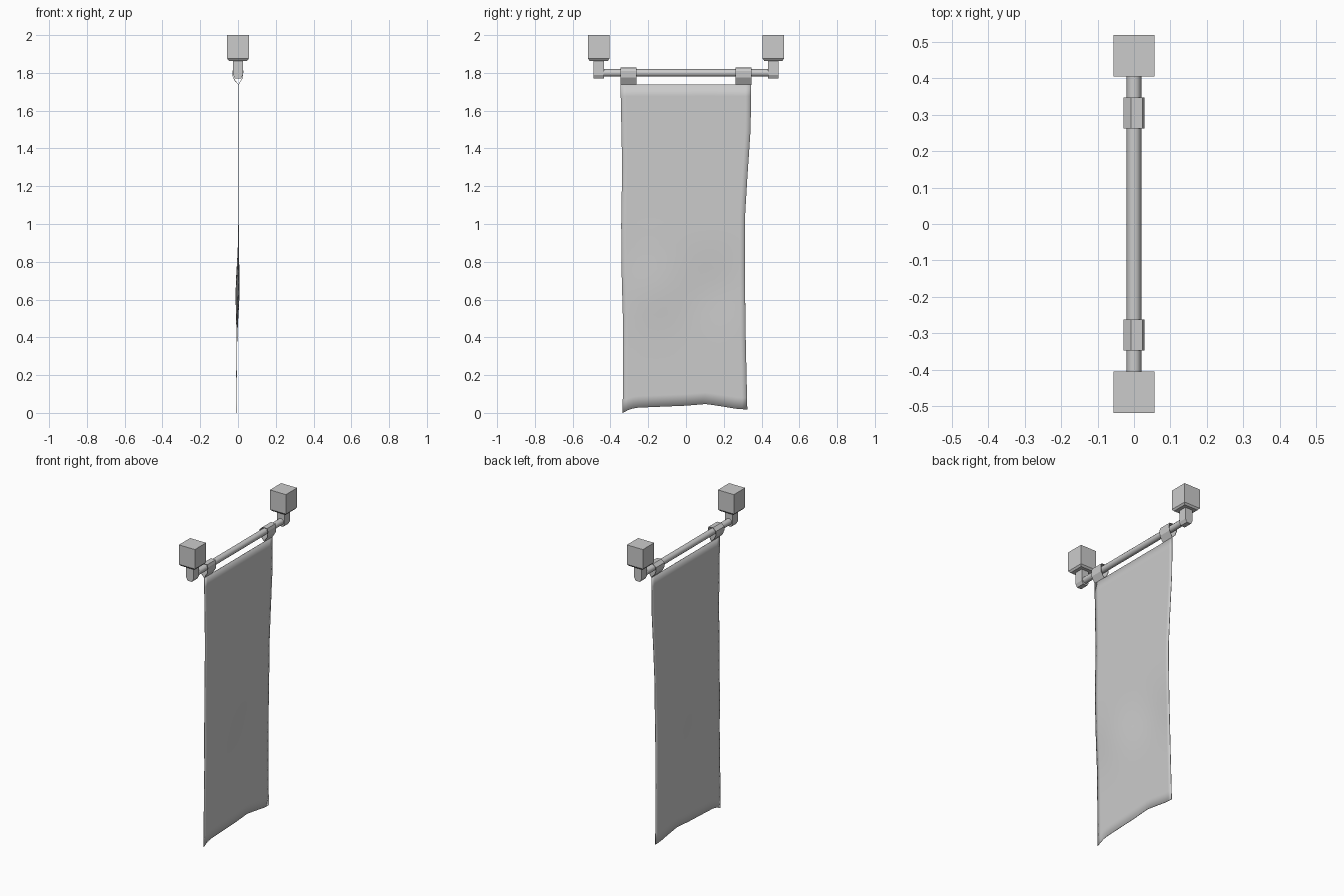
import bpy, bmesh, math

if "Cube" in bpy.data.objects:
    bpy.data.objects.remove(bpy.data.objects["Cube"])


def make_object(name, verts, faces, smooth=False, thickness=0):
    mesh = bpy.data.meshes.new(name)
    mesh.from_pydata(verts, [], faces)
    bm = bmesh.new()
    bm.from_mesh(mesh)
    bmesh.ops.recalc_face_normals(bm, faces=bm.faces)
    bm.to_mesh(mesh)
    bm.free()
    ob = bpy.data.objects.new(name, mesh)
    bpy.context.collection.objects.link(ob)
    if smooth:
        mesh.polygons.foreach_set("use_smooth", [True] * len(mesh.polygons))
    if thickness:
        mod = ob.modifiers.new("Thickness", 'SOLIDIFY')
        mod.thickness = thickness
        mod.offset = 0
    return ob


def extrude_y(name, profile, y0, y1, closed=True, thickness=0):
    """Sweep an x,z profile along y; capped when solid."""
    n = len(profile)
    verts = [(x, y, z) for y in (y0, y1) for x, z in profile]
    faces = [(i, (i + 1) % n, n + (i + 1) % n, n + i) for i in range(n)]
    if closed:
        faces += [tuple(range(n)), tuple(range(n, 2 * n))]
    return make_object(name, verts, faces, thickness=thickness)


def interp(points, t):
    for (a, va), (b, vb) in zip(points, points[1:]):
        if t <= b:
            f = max(0, (t - a) / (b - a))
            return va + (vb - va) * f
    return points[-1][1]


# Rod
bpy.ops.mesh.primitive_cylinder_add(vertices=12, radius=0.02, depth=0.9,
                                    location=(0, 0, 1.8), rotation=(math.pi / 2, 0, 0))
rod = bpy.context.object
rod.name = "rod"
bpy.ops.object.shade_smooth_by_angle(angle=math.radians(40))

stem_profile = [(-0.026, 1.87), (-0.026, 1.79), (-0.015, 1.77),
                (0.015, 1.77), (0.026, 1.79), (0.026, 1.87)]
loop_profile = [(0.003, 1.738), (-0.017, 1.76), (-0.028, 1.785), (-0.028, 1.81),
                (-0.008, 1.828), (0.022, 1.826), (0.027, 1.81), (0.025, 1.775)]

for side, label in ((-1, "left"), (1, "right")):
    # Ceiling block with a chamfered underside
    rings = [(0.048, 1.864), (0.057, 1.875), (0.057, 2.0)]
    verts = [(sx * h, side * 0.462 + sy * h, z) for h, z in rings
             for sx, sy in ((-1, -1), (1, -1), (1, 1), (-1, 1))]
    faces = [(0, 1, 2, 3), (8, 9, 10, 11)]
    faces += [(r + i, r + (i + 1) % 4, r + 4 + (i + 1) % 4, r + 4 + i)
              for r in (0, 4) for i in range(4)]
    make_object("block_" + label, verts, faces)
    # Hanging stem that holds the rod
    extrude_y("stem_" + label, stem_profile, side * 0.435, side * 0.49)
    # Fabric loop around the rod
    extrude_y("loop_" + label, loop_profile, side * 0.262, side * 0.347,
              closed=False, thickness=0.003)

# Hanging cloth with wavering edges and a slight billow
left_edge = [(0, -0.335), (0.5, -0.334), (0.75, -0.341), (1.0, -0.343),
             (1.3, -0.338), (1.55, -0.343), (1.74, -0.347)]
right_edge = [(0, 0.325), (0.4, 0.316), (0.7, 0.312), (1.05, 0.313),
              (1.25, 0.325), (1.5, 0.342), (1.74, 0.345)]
hem = [(0, 0.0), (0.03, 0.012), (0.1, 0.027), (0.5, 0.038), (0.67, 0.047),
       (0.8, 0.034), (0.92, 0.021), (1, 0.018)]
drift = [(0, -0.01), (0.4, -0.006), (0.95, 0.003), (1.74, 0.003)]
cols, rows = 24, 28
verts, faces = [], []
for r in range(rows + 1):
    for c in range(cols + 1):
        u, v = c / cols, r / rows
        bottom = interp(hem, u)
        z = bottom + (1.738 - bottom) * v
        y0, y1 = interp(left_edge, z), interp(right_edge, z)
        billow = math.exp(-((z - 0.65) / 0.17) ** 2) * 0.009 * math.sin(2 * math.pi * u)
        verts.append((interp(drift, z) + billow, y0 + (y1 - y0) * u, z))
w = cols + 1
for r in range(rows):
    for c in range(cols):
        i = r * w + c
        faces.append((i, i + 1, i + w + 1, i + w))
make_object("cloth", verts, faces, smooth=True, thickness=0.003)
